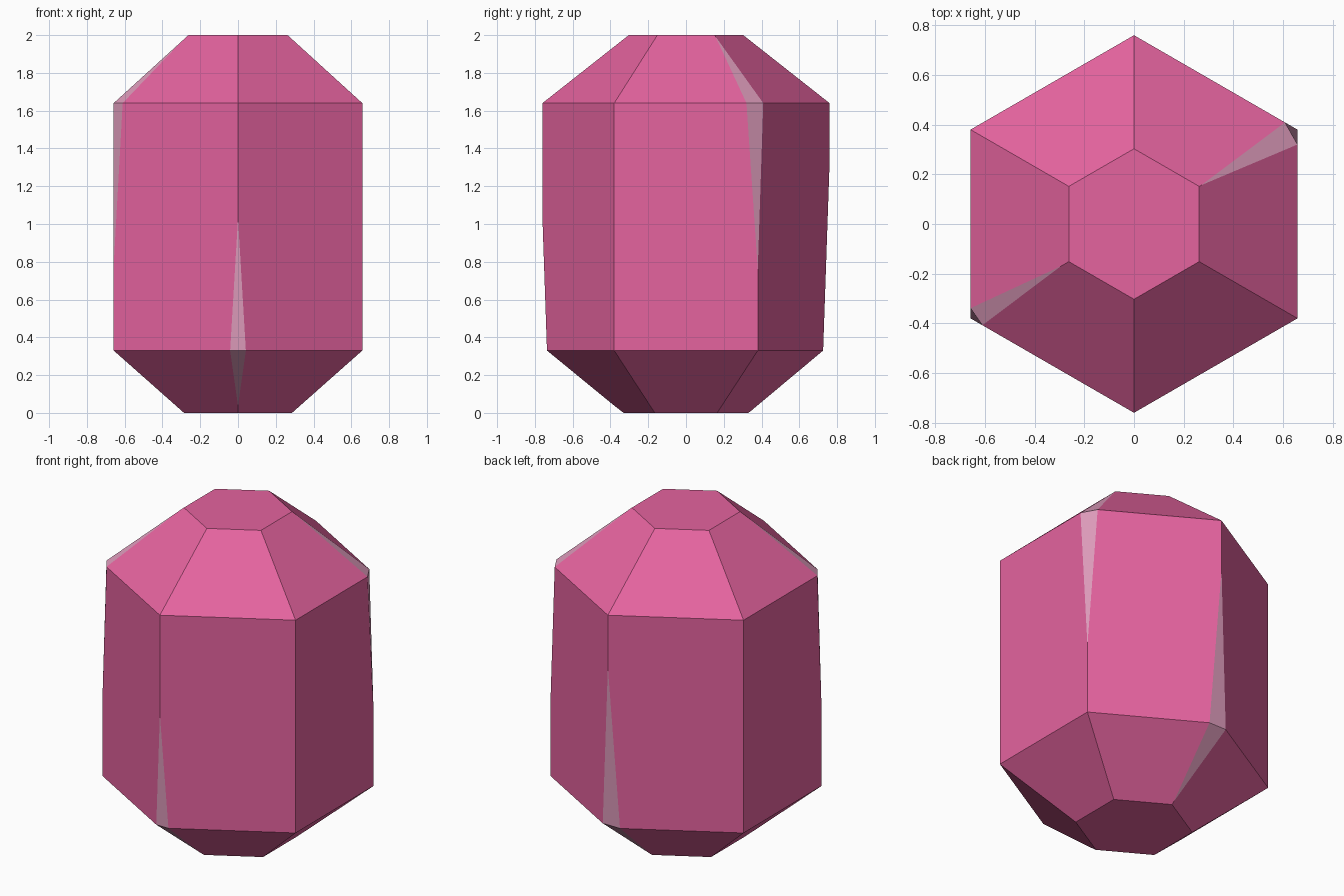
import bpy, bmesh, math
from mathutils import Vector

if "Cube" in bpy.data.objects:
    bpy.data.objects.remove(bpy.data.objects["Cube"])

R = 0.76                                  # corner radius of the hexagon
RIM_Z, CAP_Z, CAP_R = (0.33, 1.64), (0.0, 2.0), (0.33, 0.303)   # bottom, top

# chipped corners: (corner, level) -> fraction from cap, end height on edge, cut widths
CHIPS = {
    (0, 1): (0.02, 0.76, 0.06, 0.058),
    (3, 1): (0.08, 0.78, 0.041, 0.055),
    (4, 0): (0.11, 1.03, 0.048, 0.048),
    (1, 0): (0.04, 1.32, 0.068, 0.068),
}


def corner(k, r, z):
    a = math.radians(30 + 60 * k)
    return Vector((r * math.cos(a), r * math.sin(a), z))


def rim(k, lv, side):
    p = corner(k, R, RIM_Z[lv])
    chip = CHIPS.get((k % 6, lv))
    if chip:
        q = corner(k + side, R, RIM_Z[lv])
        p = p + (q - p).normalized() * chip[2 if side < 0 else 3]
    return p


def cap(k, lv):
    return corner(k, CAP_R[lv], CAP_Z[lv])


def apex(k, lv):
    chip = CHIPS.get((k % 6, lv))
    return cap(k, lv).lerp(corner(k, R, RIM_Z[lv]), chip[0]) if chip else None


def end(k, lv):
    chip = CHIPS.get((k % 6, lv))
    return corner(k, R, chip[1]) if chip else None


def material(name, rgb):
    m = bpy.data.materials.new(name)
    m.diffuse_color = (*rgb, 1)
    m.use_nodes = True
    m.node_tree.nodes["Principled BSDF"].inputs["Base Color"].default_value = m.diffuse_color
    return m


bm = bmesh.new()


def face(points, mat=0):
    f = bm.faces.new([bm.verts.new(p) for p in points if p is not None])
    f.material_index = mat


for k in range(6):
    n = k + 1
    # upright side
    face([rim(k, 0, 1), rim(n, 0, -1), end(n, 0), end(n, 1),
          rim(n, 1, -1), rim(k, 1, 1), end(k, 1), end(k, 0)])
    # sloped facets, top and bottom
    for lv in (0, 1):
        pts = [rim(k, lv, 1), rim(n, lv, -1), apex(n, lv), cap(n, lv), cap(k, lv), apex(k, lv)]
        face(pts if lv else pts[::-1])

# flat end caps
for lv in (0, 1):
    pts = [cap(k, lv) for k in range(6)]
    face(pts if lv else pts[::-1])

# chipped edges: two folded triangles each
for k, lv in CHIPS:
    for tip in (apex(k, lv), end(k, lv)):
        face([rim(k, lv, -1), rim(k, lv, 1), tip], 1)

bmesh.ops.remove_doubles(bm, verts=bm.verts, dist=0.0005)
bmesh.ops.recalc_face_normals(bm, faces=bm.faces)
mesh = bpy.data.meshes.new("crystal")
bm.to_mesh(mesh)
bm.free()
mesh.materials.append(material("crystal pink", (0.78, 0.125, 0.345)))
mesh.materials.append(material("pale worn edge", (0.73, 0.33, 0.50)))
crystal = bpy.data.objects.new("crystal", mesh)
bpy.context.collection.objects.link(crystal)
